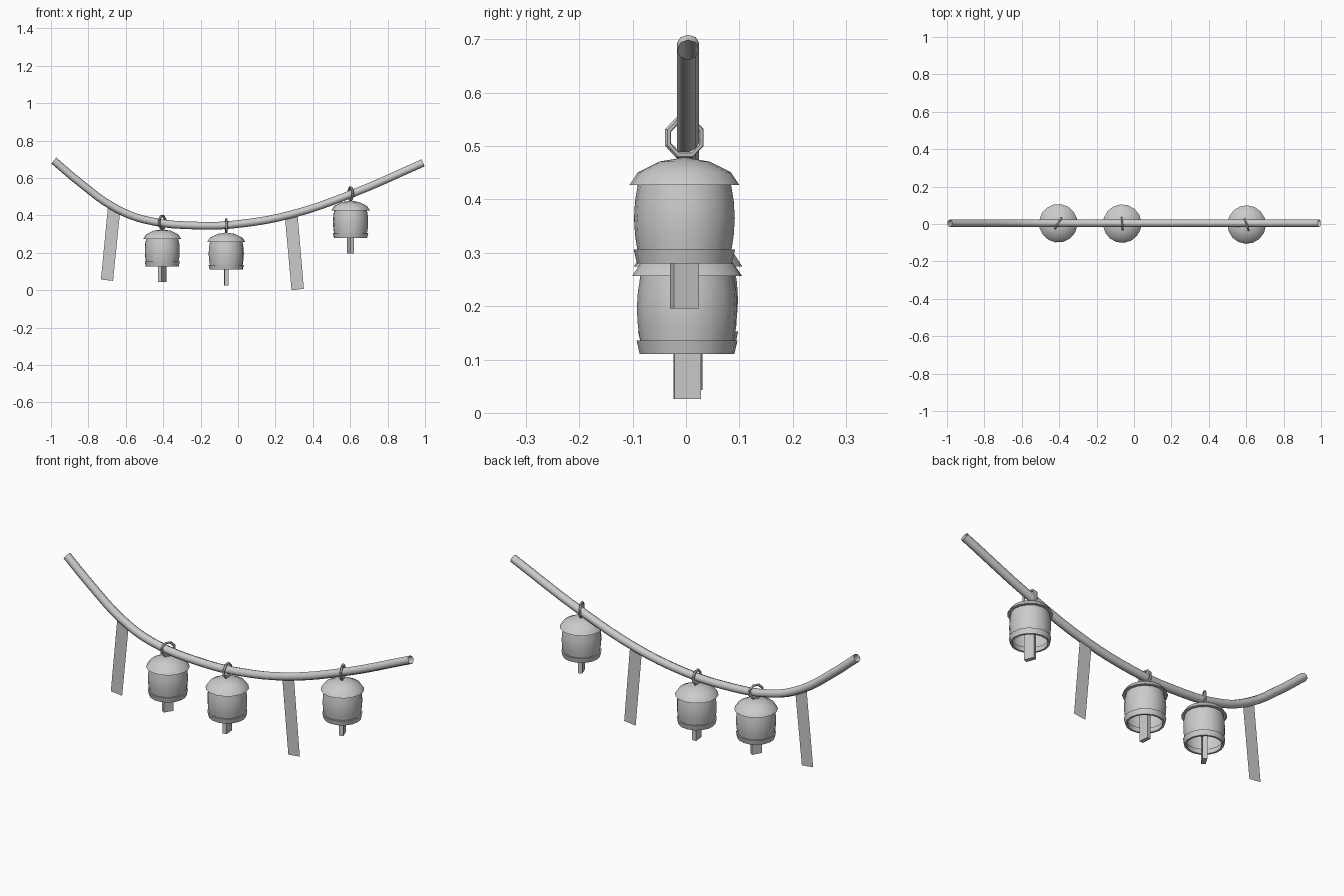
import bpy, bmesh, math
from mathutils import Matrix, Vector

if "Cube" in bpy.data.objects:
    bpy.data.objects.remove(bpy.data.objects["Cube"])

Y0 = 0.004  # rope plane


def add_mesh(name, verts, faces, smooth=False):
    me = bpy.data.meshes.new(name)
    me.from_pydata(verts, [], faces)
    bm = bmesh.new()
    bm.from_mesh(me)
    bmesh.ops.remove_doubles(bm, verts=bm.verts, dist=1e-5)
    bmesh.ops.recalc_face_normals(bm, faces=bm.faces)
    bm.to_mesh(me)
    bm.free()
    ob = bpy.data.objects.new(name, me)
    bpy.context.collection.objects.link(ob)
    if smooth:
        bpy.context.view_layer.objects.active = ob
        ob.select_set(True)
        bpy.ops.object.shade_smooth_by_angle(angle=math.radians(35))
        ob.select_set(False)
    return ob


def lathe(name, profile, n=16, closed=False):
    verts = [(r * math.cos(2 * math.pi * i / n), r * math.sin(2 * math.pi * i / n), z)
             for r, z in profile for i in range(n)]
    m = len(profile)
    faces = [(j * n + i, j * n + (i + 1) % n, (j + 1) % m * n + (i + 1) % n, (j + 1) % m * n + i)
             for j in range(m if closed else m - 1) for i in range(n)]
    return add_mesh(name, verts, faces, True)


def ring(name, radius, tube, n=8, k=6):
    # vertical ring lying in the local YZ plane
    verts, faces = [], []
    for i in range(n):
        a = 2 * math.pi * (i + 0.5) / n
        for j in range(k):
            b = 2 * math.pi * j / k
            r = radius + tube * math.cos(b)
            verts.append((tube * math.sin(b), r * math.cos(a), r * math.sin(a)))
            faces.append((i * k + j, i * k + (j + 1) % k,
                          (i + 1) % n * k + (j + 1) % k, (i + 1) % n * k + j))
    return add_mesh(name, verts, faces, True)


def box(name, size, centre):
    bm = bmesh.new()
    bmesh.ops.create_cube(bm, size=1, matrix=Matrix.Translation(centre) @ Matrix.Diagonal((*size, 1)))
    me = bpy.data.meshes.new(name)
    bm.to_mesh(me)
    bm.free()
    ob = bpy.data.objects.new(name, me)
    bpy.context.collection.objects.link(ob)
    return ob


# Sagging rope: open eight-sided tube
path = [(-0.985, 0.693), (-0.845, 0.575), (-0.668, 0.446), (-0.5, 0.377), (-0.2, 0.345),
        (0.01, 0.355), (0.28, 0.404), (0.6, 0.512), (0.99, 0.681)]
cu = bpy.data.curves.new("rope", 'CURVE')
cu.dimensions = '3D'
cu.bevel_depth = 0.0205
cu.bevel_resolution = 2
cu.resolution_u = 4
sp = cu.splines.new('BEZIER')
sp.bezier_points.add(len(path) - 1)
for p, (x, z) in zip(sp.bezier_points, path):
    p.co = Vector((x, Y0, z))
    p.handle_left_type = p.handle_right_type = 'AUTO'
sp.use_smooth = True
bpy.context.collection.objects.link(bpy.data.objects.new("rope", cu))

# Hanging paper strips: single flat sheets
strips = [[(-0.695, 0.45), (-0.63, 0.425), (-0.668, 0.05), (-0.733, 0.057)],
          [(0.251, 0.39), (0.318, 0.408), (0.352, 0.008), (0.286, 0.0)]]
for i, s in enumerate(strips):
    add_mesh(f"paper_strip_{i + 1}", [(x, Y0, z) for x, z in s], [(0, 1, 2, 3)])

# Bells: x, y, rim height, turn about z
bells = [(-0.405, 0.004, 0.127, -31), (-0.063, 0.002, 0.110, 5), (0.602, -0.003, 0.280, 20)]
for i, (x, y, z, turn) in enumerate(bells):
    parts = [
        # domed cap with overhanging brim
        lathe(f"bell_cap_{i + 1}", [(0, 0.199), (0.047, 0.191), (0.087, 0.171),
                                    (0.103, 0.147), (0.082, 0.147)]),
        # barrel-shaped body, open below
        lathe(f"bell_body_{i + 1}", [(0.087, 0.150), (0.0925, 0.118), (0.0945, 0.085),
                                     (0.0925, 0.052), (0.087, 0.018)]),
        # band around the mouth
        lathe(f"bell_rim_{i + 1}", [(0.089, 0), (0.095, 0.026), (0.083, 0.026), (0.079, 0)],
              closed=True),
        # clapper bar
        box(f"clapper_{i + 1}", (0.021, 0.05, 0.17), (0, 0, 0.001)),
        # hanging ring around the rope
        ring(f"hanging_ring_{i + 1}", 0.035, 0.0065),
    ]
    parts[-1].data.transform(Matrix.Translation((0, 0, 0.236)))
    for ob in parts:
        ob.location = (x, y, z)
        ob.rotation_euler.z = math.radians(turn)
